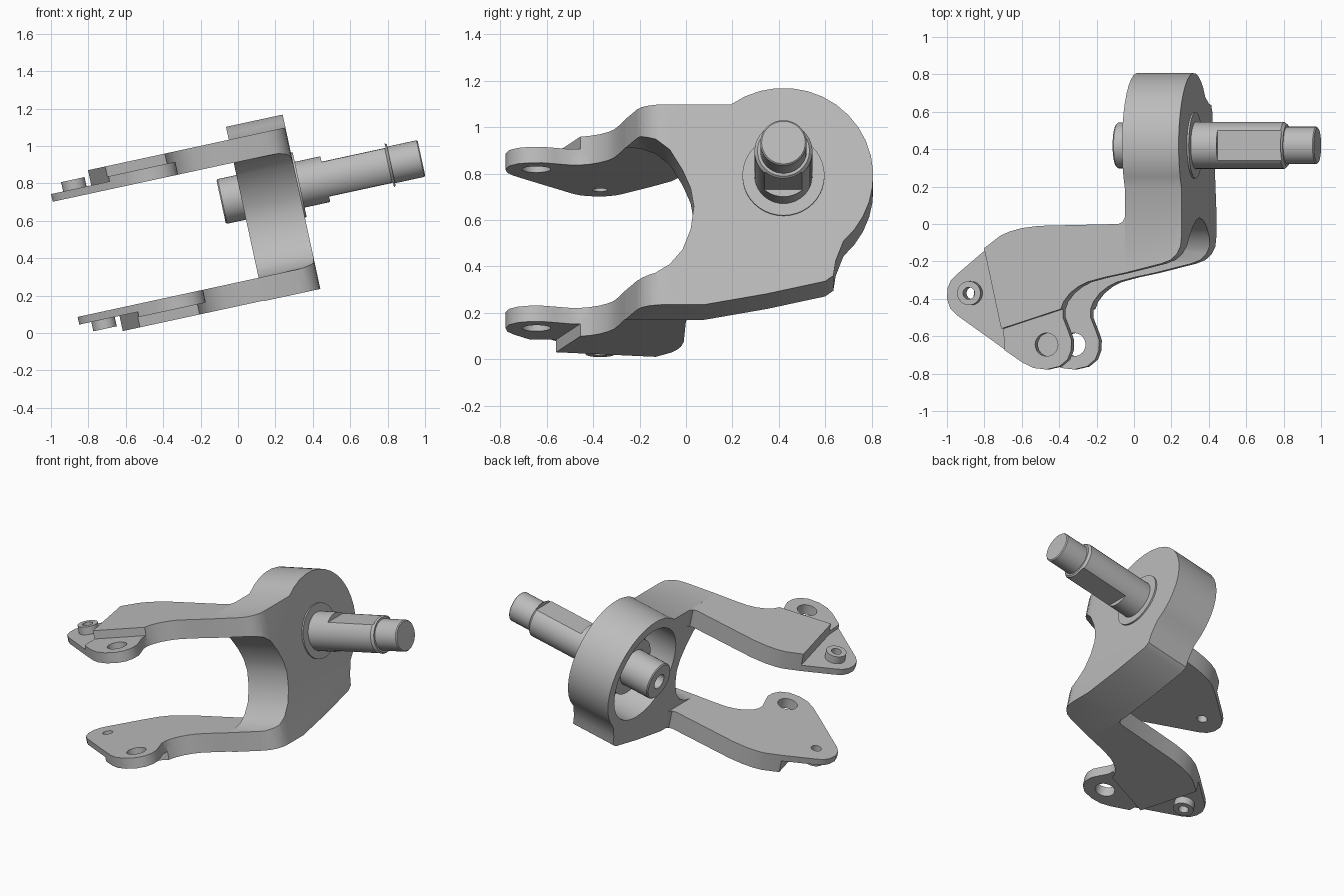
import bpy, bmesh, math

cube = bpy.data.objects.get("Cube")
if cube:
    bpy.data.objects.remove(cube, do_unlink=True)

TILT = math.radians(-12.2)    # whole part leans about y
AXIS_Y, AXIS_Z = 0.42, 0.705  # spindle axis
MID = 0.58                    # mirror height of the two arms
U0, U1 = 0.17, 0.48           # side faces of the knuckle body

metal = bpy.data.materials.new("grey metal")
metal.use_nodes = True
metal.diffuse_color = (0.5, 0.5, 0.5, 1)
metal.node_tree.nodes["Principled BSDF"].inputs["Base Color"].default_value = (0.5, 0.5, 0.5, 1)


def finish_mesh(bm, name):
    bmesh.ops.recalc_face_normals(bm, faces=bm.faces)
    mesh = bpy.data.meshes.new(name)
    bm.to_mesh(mesh)
    bm.free()
    mesh.materials.append(metal)
    obj = bpy.data.objects.new(name, mesh)
    bpy.context.collection.objects.link(obj)
    return obj


def prism(name, points, lo, hi, along):
    """Extrude an outline: along z for plan (x, y), along x for side (y, z)."""
    place = (lambda a, b, h: (a, b, h)) if along == "z" else (lambda a, b, h: (h, a, b))
    bm = bmesh.new()
    face = bm.faces.new([bm.verts.new(place(a, b, lo)) for a, b in points])
    new = bmesh.ops.extrude_face_region(bm, geom=[face])["geom"]
    start, end = place(0, 0, lo), place(0, 0, hi)
    bmesh.ops.translate(bm, vec=[e - s for s, e in zip(start, end)],
                        verts=[v for v in new if isinstance(v, bmesh.types.BMVert)])
    return finish_mesh(bm, name)


def circle(a, b, r, start=0, stop=360, n=32):
    full = stop - start == 360
    steps = n if full else n - 1
    angles = [math.radians(start + (stop - start) * i / steps) for i in range(n)]
    return [(a + r * math.cos(t), b + r * math.sin(t)) for t in angles]


def lathe(name, profile, n=40):
    """Turn a closed (x, radius) profile around the spindle axis."""
    bm = bmesh.new()
    verts = [bm.verts.new((u, AXIS_Y + r, AXIS_Z)) for u, r in profile]
    edges = [bm.edges.new(p) for p in zip(verts, verts[1:] + verts[:1])]
    bmesh.ops.spin(bm, geom=verts + edges, cent=(0, AXIS_Y, AXIS_Z), axis=(1, 0, 0),
                   angle=math.tau, steps=n)
    bmesh.ops.remove_doubles(bm, verts=bm.verts, dist=1e-5)
    return finish_mesh(bm, name)


def boolean(obj, tool, operation="DIFFERENCE"):
    mod = obj.modifiers.new("cut", "BOOLEAN")
    mod.operation, mod.object, mod.solver = operation, tool, "EXACT"
    bpy.context.view_layer.update()
    bpy.context.view_layer.objects.active = obj
    bpy.ops.object.modifier_apply(modifier=mod.name)
    bpy.data.objects.remove(tool, do_unlink=True)


parts = []

# Knuckle body: C-shaped side outline trimmed by the plan outline
side = [(-0.4, 0.137), (0.08, 0.137), (0.35, 0.185), (0.6, 0.24), (0.635, 0.265), (0.645, 0.33)]
side += circle(AXIS_Y, AXIS_Z, 0.387, -48, 125.5, 18)
side += [(-0.4, 1.02), (-0.4, 0.895), (-0.2, 0.893), (-0.13, 0.868), (-0.07, 0.82), (-0.015, 0.73),
         (0.02, 0.65), (0.034, 0.57), (0.02, 0.47), (-0.015, 0.38), (-0.07, 0.315), (-0.13, 0.28),
         (-0.2, 0.265), (-0.4, 0.265)]
plan = [(U0, -0.262), (0.37, -0.212), (0.42, -0.193), (0.455, -0.16), (0.475, -0.12), (U1, -0.07),
        (U1, 1), (U0, 1)]
body = prism("knuckle_body", side, 0, 0.7, "x")
boolean(body, prism("plan_tool", plan, 0, 1.3, "z"), "INTERSECT")
boolean(body, prism("cup_tool", circle(AXIS_Y, AXIS_Z, 0.32, n=40), 0, 0.4, "x"))
parts.append(body)

# Spindle with hollow rear stub, stepped tip and two flats
spindle = lathe("spindle", [(0.2, 0), (0.2, 0.05), (0.06, 0.05), (0.06, 0.115), (0.067, 0.122),
                            (0.3, 0.122), (0.3, 0.125), (0.975, 0.125), (0.99, 0.112),
                            (0.99, 0.1), (1.15, 0.1), (1.156, 0.094), (1.156, 0)])
for s in (-1, 1):
    z0, z1 = AXIS_Z + s * 0.094, AXIS_Z + s * 0.2
    flat = [(0.3, z0), (0.5, z0), (0.5, z1), (0.3, z1)]
    boolean(spindle, prism("flat_tool", flat, 0.63, 0.98, "x"))
parts.append(spindle)

# Collar on the outer face and flange inside the cup
parts.append(lathe("outer_collar", [(0.47, 0.1), (0.47, 0.177), (0.49, 0.177), (0.49, 0.1)]))
parts.append(lathe("cup_flange", [(0.41, 0.1), (0.41, 0.19), (0.27, 0.19), (0.27, 0.1)]))

# Arm outlines seen from above
front_edge = [(U0, -0.262), (0.06, -0.285), (-0.035, -0.31), (-0.085, -0.335), (-0.13, -0.37),
              (-0.165, -0.415), (-0.18, -0.455)]
tab_edge = [(-0.18, -0.5), (-0.152, -0.57), (-0.134, -0.62), (-0.135, -0.675), (-0.155, -0.725),
            (-0.2, -0.762), (-0.27, -0.778), (-0.34, -0.77), (-0.4, -0.742), (-0.5, -0.674)]
tip_edge = [(-0.77, -0.485), (-0.803, -0.45), (-0.82, -0.4), (-0.818, -0.345), (-0.8, -0.303),
            (-0.77, -0.272)]
back_edge = [(-0.6, -0.13), (-0.51, -0.062), (-0.46, -0.04), (-0.393, -0.022), (-0.3, -0.01),
             (0.135, 0), (0.158, 0.01), (U0, 0.035)]
corner = (-0.506, -0.56)
TAB_HOLE, BOSS = (-0.27, -0.645), (-0.69, -0.37)


def layer(name, points, lo, hi, flip, holes=()):
    """One arm layer; flip mirrors it to the lower arm."""
    if flip:
        lo, hi = 2 * MID - hi, 2 * MID - lo
    obj = prism(name, points, lo, hi, "z")
    for (a, b), r in holes:
        boolean(obj, prism("hole_tool", circle(a, b, r), 0, 1.3, "z"))
    parts.append(obj)


for name, flip in (("upper", False), ("lower", True)):
    layer(name + "_arm_base", front_edge + tab_edge + tip_edge + back_edge, 0.895, 0.937, flip,
          [(TAB_HOLE, 0.062), (BOSS, 0.032)])
    layer(name + "_arm_web", front_edge + [corner] + back_edge, 0.937, 1.02, flip)
    layer(name + "_arm_tab", [front_edge[-1]] + tab_edge + [corner], 0.937, 0.965, flip,
          [(TAB_HOLE, 0.062)])
    layer(name + "_arm_boss", circle(*BOSS, 0.064), 0.937, 0.988, flip, [(BOSS, 0.032)])

# Smooth the curved walls and lean the assembly
for obj in parts:
    obj.rotation_euler = (0, TILT, 0)
    bpy.ops.object.select_all(action="DESELECT")
    obj.select_set(True)
    bpy.context.view_layer.objects.active = obj
    bpy.ops.object.shade_smooth_by_angle(angle=math.radians(32))
